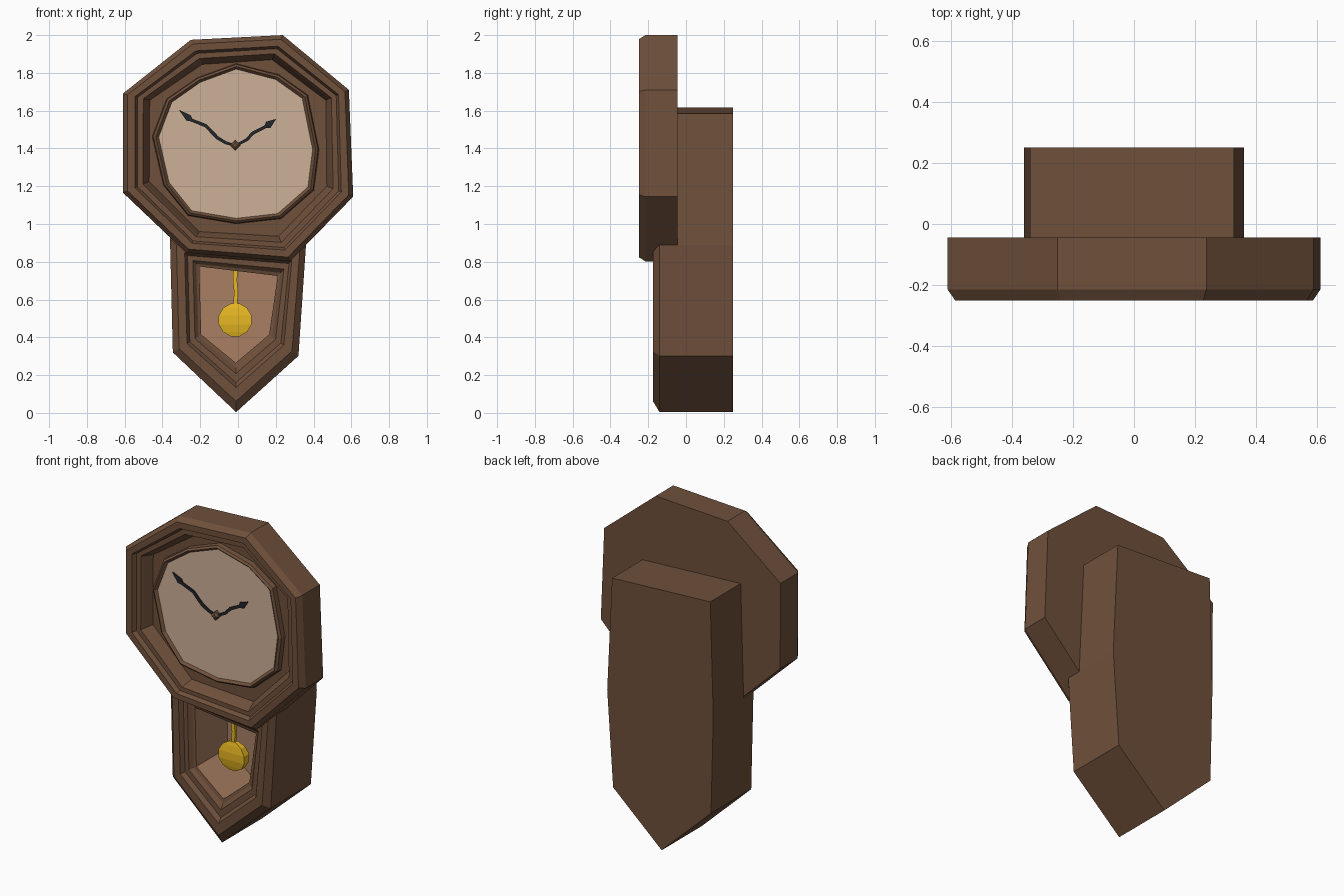
import bpy, bmesh, math

if "Cube" in bpy.data.objects:
    bpy.data.objects.remove(bpy.data.objects["Cube"])


def material(name, hexa):
    m = bpy.data.materials.new(name)
    rgb = [int(hexa[i:i + 2], 16) / 255 for i in (0, 2, 4)]
    m.diffuse_color = [((c + 0.055) / 1.055) ** 2.4 for c in rgb] + [1]
    m.use_nodes = True
    m.node_tree.nodes["Principled BSDF"].inputs["Base Color"].default_value = m.diffuse_color
    return m


WOOD = material("dark_wood", "6f503b")
INNER = material("light_wood", "a87f63")
DIAL = material("dial_cream", "ceb197")
GOLD = material("gold", "e6b722")
BLACK = material("hand_black", "22262b")


def finish(name, bm, *mats):
    bmesh.ops.recalc_face_normals(bm, faces=bm.faces)
    me = bpy.data.meshes.new(name)
    bm.to_mesh(me)
    bm.free()
    for m in mats:
        me.materials.append(m)
    ob = bpy.data.objects.new(name, me)
    bpy.context.collection.objects.link(ob)
    return ob


def loft(name, outer, inner, steps, mats, cap=True, inner_from=99):
    """Rings blended from outer to inner outline by t, each at depth y."""
    bm = bmesh.new()
    n = len(outer)
    rings = [[bm.verts.new((a[0] + (b[0] - a[0]) * t, y, a[1] + (b[1] - a[1]) * t))
              for a, b in zip(outer, inner)] for t, y in steps]
    for k in range(len(rings) - 1):
        r, s = rings[k], rings[k + 1]
        for i in range(n):
            j = (i + 1) % n
            f = bm.faces.new((r[i], r[j], s[j], s[i]))
            f.material_index = 1 if k >= inner_from else 0
    if cap:
        bm.faces.new(rings[0])
        f = bm.faces.new(rings[-1])
        f.material_index = 1 if inner_from < 99 else 0
    return finish(name, bm, *mats)


def prism(name, outline, y0, y1, mat):
    return loft(name, outline, outline, [(0, y0), (0, y1)], [mat])


def ribbon(name, points, y0, y1, mat):
    """Flat strip along (x, z, half width) points."""
    left, right = [], []
    for i, (x, z, w) in enumerate(points):
        a, b = points[max(i - 1, 0)], points[min(i + 1, len(points) - 1)]
        dx, dz = b[0] - a[0], b[1] - a[1]
        d = math.hypot(dx, dz)
        left.append((x - dz / d * w, z + dx / d * w))
        right.append((x + dz / d * w, z - dx / d * w))
    return prism(name, left + right[::-1], y0, y1, mat)


# Octagonal head with stepped moulding and sunken floor
head = [(-.25, 1.975), (.237, 2.0), (.587, 1.71), (.61, 1.145),
        (.275, .802), (-.275, .848), (-.608, 1.165), (-.61, 1.69)]
head_in = [(-.19, 1.845), (.18, 1.87), (.465, 1.655), (.47, 1.2),
           (.215, .935), (-.205, .96), (-.47, 1.225), (-.467, 1.655)]
loft("clock_head", head, head_in,
     [(0, -.045), (0, -.215), (.17, -.25), (.45, -.25), (.55, -.225),
      (.76, -.225), (.84, -.205), (1, -.155)], [WOOD])

# Dial and its raised ring
dial = [(-.01, 1.82), (.2, 1.765), (.34, 1.665), (.395, 1.395), (.37, 1.195),
        (.21, 1.055), (-.01, 1.03), (-.245, 1.07), (-.365, 1.22),
        (-.42, 1.46), (-.35, 1.645), (-.2, 1.75)]
rim = [(-.01 + (x + .01) * 1.085, 1.42 + (z - 1.42) * 1.075) for x, z in dial]
loft("dial_ring", rim, dial,
     [(0, -.15), (.15, -.185), (.55, -.195), (1, -.18)], [WOOD], cap=False)
prism("dial", dial, -.15, -.18, DIAL)

# Hands and hub
ribbon("minute_hand", [(-.015, 1.415, .006), (-.065, 1.43, .008), (-.11, 1.457, .009),
                       (-.17, 1.52, .009), (-.245, 1.55, .008), (-.262, 1.562, .018),
                       (-.31, 1.602, .001)], -.186, -.194, BLACK)
ribbon("hour_hand", [(-.015, 1.415, .006), (.045, 1.445, .008), (.08, 1.482, .009),
                     (.145, 1.515, .008), (.16, 1.525, .02), (.2, 1.555, .001)],
       -.186, -.194, BLACK)
hub = [(-.015 + .028 * math.cos(i * math.pi / 2), 1.417 + .028 * math.sin(i * math.pi / 2))
       for i in range(4)]
loft("hand_hub", hub, [(-.015, 1.417)] * 4, [(0, -.18), (0, -.2), (.6, -.21)], [WOOD])

# Pendulum case: pointed frame around a deep window
case = [(-.36, .92), (.36, .89), (.32, .302), (-.01, .004), (-.345, .32)]
window = [(-.205, .775), (.21, .725), (.165, .415), (-.012, .265), (-.195, .415)]
loft("pendulum_case", case, window,
     [(0, .25), (0, -.14), (.22, -.175), (.5, -.175), (.6, -.15),
      (.78, -.15), (.9, -.13), (1, -.125), (1, .18)], [WOOD, INNER], inner_from=7)

# Backing box behind the head
prism("back_box", [(-.36, .92), (.36, .89), (.327, 1.585), (-.34, 1.617)], .25, -.046, WOOD)

# Pendulum rod, slightly wavy
ribbon("pendulum_rod", [(-.012, .78, .012), (-.016, .7, .011), (-.01, .64, .011),
                        (-.015, .56, .011)], -.03, -.01, GOLD)

# Pendulum bob: disc with faces bowed in horizontal strips
bm = bmesh.new()
N, R = 12, .09
front, back = [], []
for i in range(N):
    a = math.radians(90 - 360 * (i + .5) / N)
    x, z = -.015 + R * math.cos(a), .492 + R * math.sin(a)
    bow = .014 * (1 - math.sin(a) ** 2)
    front.append(bm.verts.new((x, -.032 - bow, z)))
    back.append(bm.verts.new((x, -.008 + bow, z)))
for i in range(N):
    j = (i + 1) % N
    bm.faces.new((front[i], front[j], back[j], back[i]))
for i in range(N // 2 - 1):
    for r in (front, back):
        bm.faces.new((r[i], r[i + 1], r[N - 2 - i], r[N - 1 - i]))
finish("pendulum_bob", bm, GOLD)
